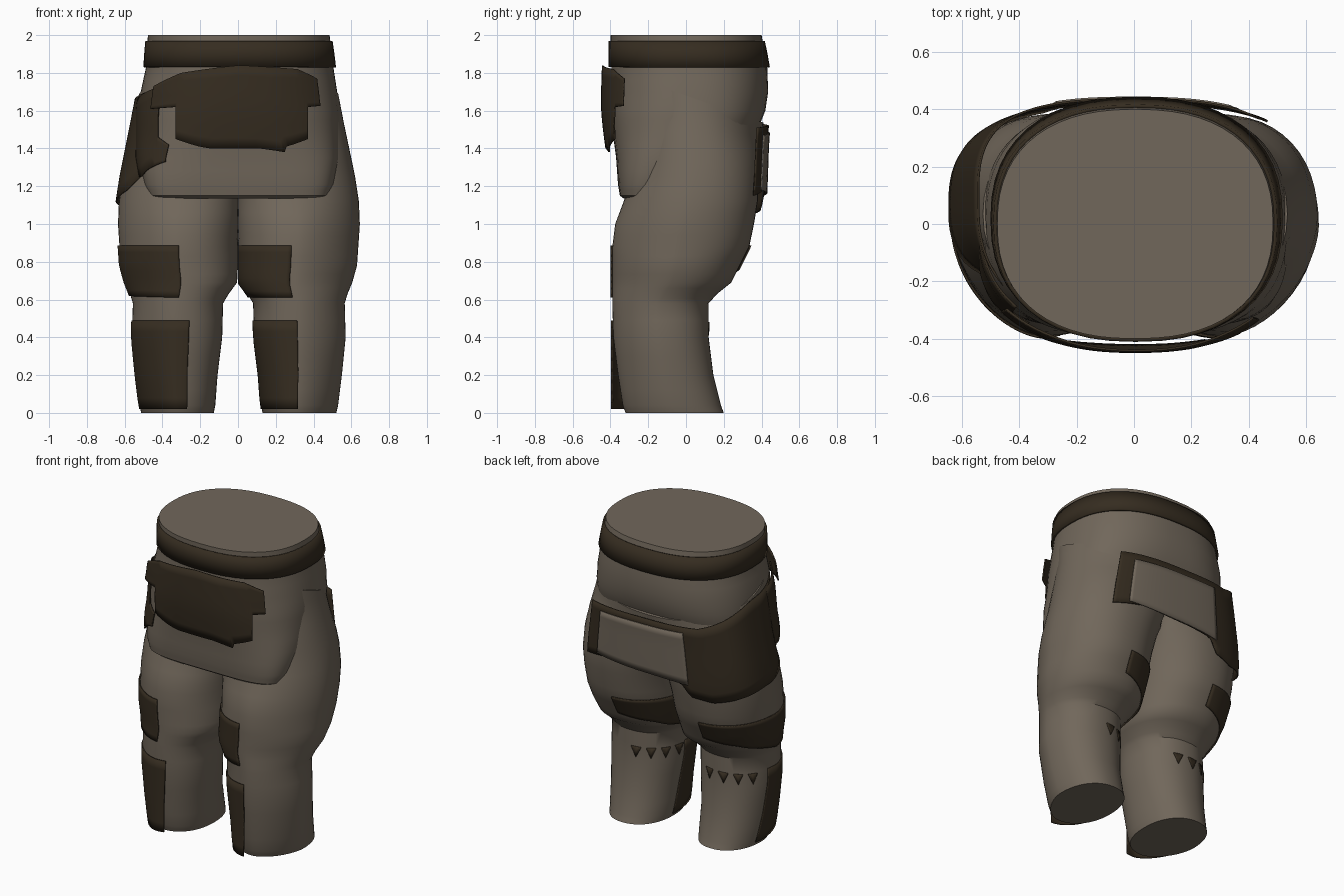
import bpy, bmesh, math
from mathutils import Vector

if "Cube" in bpy.data.objects:
    bpy.data.objects.remove(bpy.data.objects["Cube"])


def material(name, rgb):
    m = bpy.data.materials.new(name)
    m.diffuse_color = (*rgb, 1)
    m.use_nodes = True
    m.node_tree.nodes["Principled BSDF"].inputs["Base Color"].default_value = m.diffuse_color
    return m


CLOTH = material("taupe cloth", (0.165, 0.136, 0.104))
DARK = material("dark brown leather", (0.036, 0.0255, 0.0145))

# Section tables: z, inner x, outer x, front y, back y
LEG = [(0, .13, .52, -.32, .20), (.04, .122, .53, -.335, .185), (.2, .11, .55, -.36, .145),
       (.4, .085, .57, -.385, .12), (.58, .08, .565, -.39, .12), (.63, .05, .58, -.39, .165),
       (.69, .005, .605, -.39, .24), (.78, 0, .63, -.39, .285), (.88, 0, .637, -.39, .335),
       (1.0, -.01, .645, -.375, .36), (1.12, -.03, .64, -.33, .38), (1.25, -.08, .62, -.285, .385),
       (1.4, -.22, .59, -.27, .39), (1.55, -.5, .56, -.29, .40), (1.68, -.53, .535, -.34, .41)]
TORSO = [(1.135, -.45, .46, -.33, .15), (1.15, -.475, .485, -.35, .17), (1.21, -.50, .51, -.36, .2),
         (1.35, -.525, .535, -.37, .3), (1.5, -.525, .535, -.39, .38), (1.6, -.525, .535, -.40, .42),
         (1.7, -.515, .525, -.40, .435), (1.83, -.487, .505, -.395, .43), (2.0, -.477, .485, -.40, .40)]
TORSO_POWER = [(1.14, 4.5), (1.25, 3.8), (1.45, 2.8), (1.65, 2.45), (1.85, 2.35)]
LEG_FRONT_POWER = [(1.0, 1.7), (1.4, 2.2)]
HIP = [(z, -xo + .008, xo - .008, yf, yb + .025) for z, xi, xo, yf, yb in LEG if z > .8]


def lerp(table, t):
    """Piecewise linear lookup; returns the values after the key."""
    if t <= table[0][0]:
        return table[0][1:]
    for p, q in zip(table, table[1:]):
        if t <= q[0]:
            f = (t - p[0]) / (q[0] - p[0])
            return [a + (b - a) * f for a, b in zip(p[1:], q[1:])]
    return table[-1][1:]


def section(table, u, z, n, off=0):
    """Point on a rounded section: u = 0 at +x, 90 at the back, 270 at the front."""
    x0, x1, y0, y1 = lerp(table, z)
    c, s = math.cos(math.radians(u)), math.sin(math.radians(u))
    dx = (x1 - x0) / 2 * math.copysign(abs(c) ** (2 / n), c)
    dy = (y1 - y0) / 2 * math.copysign(abs(s) ** (2 / n), s)
    d = Vector((dx, dy, 0))
    d += d.normalized() * off
    return Vector(((x0 + x1) / 2 + d.x, (y0 + y1) / 2 + d.y, z))


def leg_surface(u, z, off=0):
    outer_front = math.sin(math.radians(u)) < 0 < math.cos(math.radians(u))
    p = section(LEG, u, z, lerp(LEG_FRONT_POWER, z)[0] if outer_front else 2.2, off)
    p.x = max(p.x, 0)
    p.z -= .35 * p.y * max(0, (z - 1.3) / .38)      # sloping waist hem
    return p


def shin_surface(u, z, off=0):
    """Leg surface with an upright front for the shin guards."""
    p = leg_surface(u, z, off)
    p.y -= (lerp(LEG, z)[2] + .39) * max(0, -math.sin(math.radians(u)))
    return p


def torso_surface(u, z, off=0):
    return section(TORSO, u, z, lerp(TORSO_POWER, z)[0], off)


def hip_surface(u, z, off=0):
    return section(HIP, u, z, 3.0 if u < 180 else 2.5, off)


def grid_object(name, rows, mat, closed=False, caps=False, mirror=False, thick=0):
    """Skin a grid of points into one smooth object."""
    bm = bmesh.new()
    sx = -.985 if mirror else 1     # the left leg is a touch slimmer
    vs = [[bm.verts.new((p.x * sx, p.y, p.z)) for p in r] for r in rows]
    n = len(vs[0])
    for a, b in zip(vs, vs[1:]):
        for i in range(n if closed else n - 1):
            j = (i + 1) % n
            bm.faces.new((a[i], a[j], b[j], b[i]))
    if caps:
        bm.faces.new(vs[0][::-1])
        bm.faces.new(vs[-1])
    if mirror:
        bmesh.ops.reverse_faces(bm, faces=bm.faces[:])
    me = bpy.data.meshes.new(name)
    bm.to_mesh(me)
    bm.free()
    me.materials.append(mat)
    ob = bpy.data.objects.new(name, me)
    bpy.context.collection.objects.link(ob)
    if thick:
        mod = ob.modifiers.new("thickness", 'SOLIDIFY')
        mod.thickness = thick
        mod.offset = -1
    bpy.ops.object.select_all(action='DESELECT')
    ob.select_set(True)
    bpy.context.view_layer.objects.active = ob
    bpy.ops.object.shade_smooth_by_angle(angle=math.radians(40))
    return ob


def patch(name, surf, u0, u1, bottom, top, off, mat, mirror=False, cols=48, nrows=8):
    """Plate lying over a surface between two edge curves (u, z)."""
    rows = []
    for r in range(nrows + 1):
        row = []
        for c in range(cols + 1):
            u = u0 + (u1 - u0) * c / cols
            lo, hi = lerp(bottom, u)[0], lerp(top, u)[0]
            row.append(surf(u, lo + (hi - lo) * r / nrows, off))
        rows.append(row)
    return grid_object(name, rows, mat, mirror=mirror, thick=.008)


def levels(table):
    zs = [r[0] for r in table]
    out = []
    for a, b in zip(zs, zs[1:]):
        out += [a, (a + b) / 2]
    return out + [zs[-1]]


# Torso with overhanging front, and the two trouser legs
torso_rows = [[torso_surface(6 * i, z) for i in range(60)] for z in levels(TORSO)]
grid_object("torso", torso_rows, CLOTH, closed=True, caps=True)
for side, flip in (("right", False), ("left", True)):
    rows = [[leg_surface(7.5 * i, z) for i in range(48)] for z in levels(LEG)]
    grid_object(side + "_leg", rows, CLOTH, closed=True, caps=True, mirror=flip)

# Belt
belt_rows = [[torso_surface(7.5 * i, z, o) for i in range(48)]
             for z, o in ((1.83, .014), (1.9, .014), (1.97, .012))]
grid_object("belt", belt_rows, DARK, closed=True, thick=.015)

# Front pouch with its strap, and the flap hanging below the strap
patch("front_pouch", torso_surface, 220, 314,
      [(220, 1.61), (240, 1.62), (243, 1.45), (258, 1.41), (263, 1.40),
       (274, 1.40), (284, 1.38), (286, 1.41), (301, 1.45), (304, 1.62), (320, 1.63)],
      [(220, 1.73), (240, 1.80), (270, 1.84), (300, 1.82), (314, 1.77)],
      .05, DARK, cols=94)
patch("strap_flap", torso_surface, 188, 236,
      [(188, 1.25), (198, 1.25), (215, 1.29), (236, 1.33)],
      [(188, 1.66), (222, 1.73), (225, 1.46), (236, 1.42)], .02, DARK, cols=48)

# Hip wrap from the back, round the left side, to the front
patch("hip_wrap", hip_surface, 52, 241,
      [(52, 1.15), (75, 1.18), (104, 1.15), (109, 1.07), (125, 1.05), (180, 1.12), (205, 1.18),
       (225, 1.28), (241, 1.36)],
      [(52, 1.51), (120, 1.53), (180, 1.66), (241, 1.74)], .016, DARK, cols=72)
patch("back_pocket", hip_surface, 65, 108, [(65, 1.18), (108, 1.15)],
      [(65, 1.47), (108, 1.49)], .024, CLOTH, cols=20)

# Knee bands and shin guards: outer side of the left leg, inner side of the right
patch("left_knee_band", leg_surface, -90, 88, [(-90, .61), (0, .62), (50, .72), (88, .76)],
      [(-90, .885), (88, .885)], .010, DARK, mirror=True)
patch("right_knee_band", leg_surface, -268, -95,
      [(-268, .76), (-230, .72), (-180, .61), (-95, .61)],
      [(-268, .885), (-95, .885)], .010, DARK)
patch("left_shin_guard", shin_surface, -103, 15, [(-103, .02), (15, .02)],
      [(-103, .49), (15, .49)], .006, DARK, mirror=True)
patch("right_shin_guard", shin_surface, -185, -92, [(-185, .02), (-92, .02)],
      [(-185, .49), (-92, .49)], .006, DARK)

# Ragged teeth along the back edge of the shin guards
for i in range(4):
    for side, start, flip in (("left", 32 + 22 * i, True), ("right", 92 + 22 * i, False)):
        patch(f"{side}_shin_tooth_{i + 1}", leg_surface, start, start + 14,
              [(start, .475), (start + 7, .41), (start + 14, .475)],
              [(start, .48), (start + 14, .48)], .004, DARK, mirror=flip, cols=4, nrows=2)
